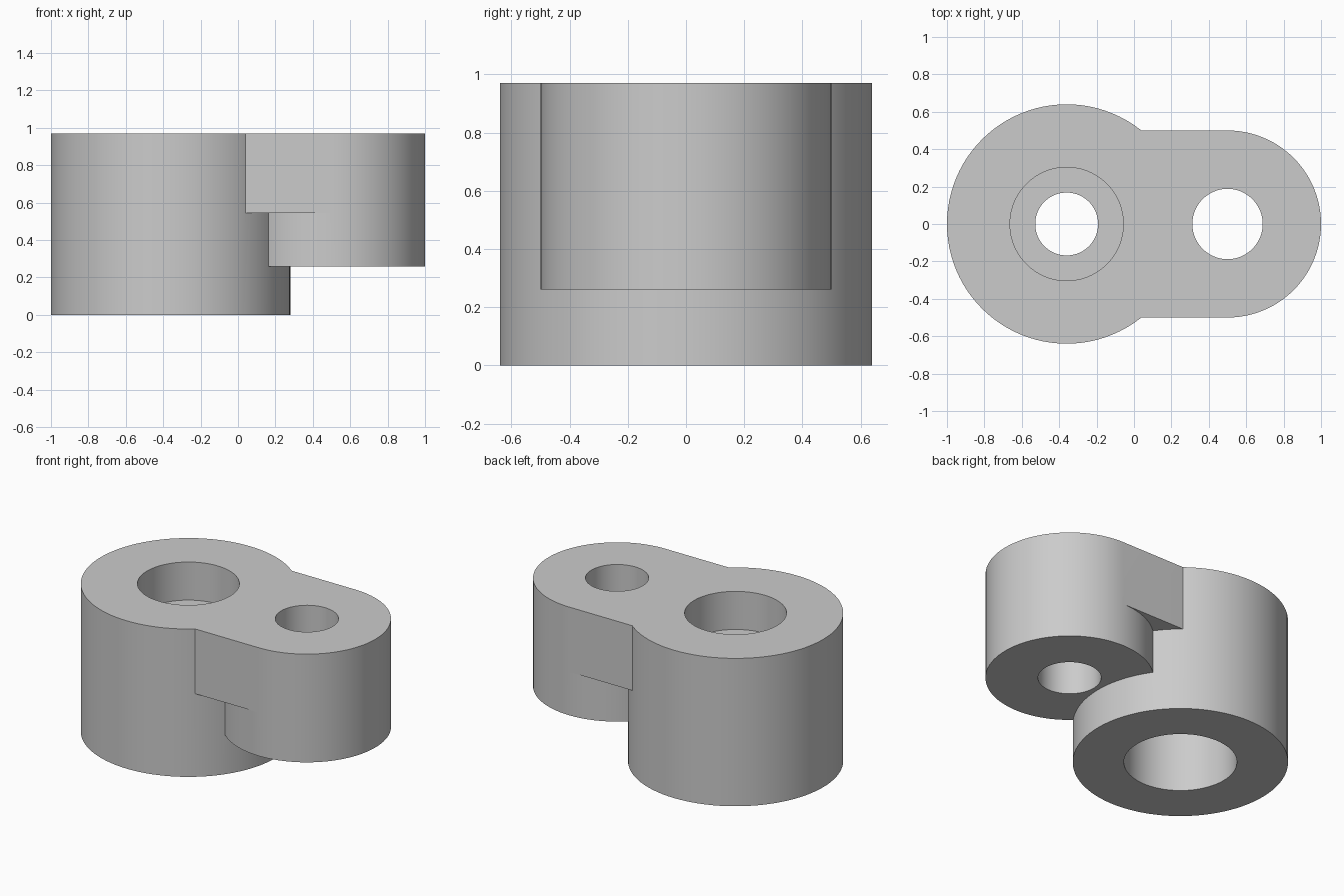
import bpy
import math

if "Cube" in bpy.data.objects:
    bpy.data.objects.remove(bpy.data.objects["Cube"], do_unlink=True)

TOP = 0.97
BIG_X, SMALL_X = -0.36, 0.5

grey = bpy.data.materials.new("plain grey")
grey.use_nodes = True
grey.diffuse_color = (0.6, 0.6, 0.6, 1)
grey.node_tree.nodes["Principled BSDF"].inputs["Base Color"].default_value = (0.6, 0.6, 0.6, 1)


def cylinder(name, x, radius, low, high):
    bpy.ops.mesh.primitive_cylinder_add(vertices=96, radius=radius, depth=high - low,
                                        location=(x, 0, (low + high) / 2))
    obj = bpy.context.object
    obj.name = name
    obj.data.materials.append(grey)
    return obj


def block(name, x0, x1, half_y, low, high):
    bpy.ops.mesh.primitive_cube_add(size=1, location=((x0 + x1) / 2, 0, (low + high) / 2))
    obj = bpy.context.object
    obj.name = name
    obj.scale = (x1 - x0, 2 * half_y, high - low)
    bpy.ops.object.transform_apply(location=False, rotation=False, scale=True)
    obj.data.materials.append(grey)
    return obj


def combine(target, tool, operation):
    tool.hide_render = True
    mod = target.modifiers.new(operation.title(), "BOOLEAN")
    mod.object, mod.operation, mod.solver = tool, operation, "EXACT"
    bpy.context.view_layer.objects.active = target
    bpy.ops.object.modifier_apply(modifier=mod.name)
    bpy.data.objects.remove(tool, do_unlink=True)


# Large boss, small boss and the web between them
body = cylinder("link_body", BIG_X, 0.64, 0, TOP)
combine(body, cylinder("small_boss", SMALL_X, 0.5, 0.26, TOP), "UNION")
combine(body, block("web", BIG_X, SMALL_X, 0.5, 0.545, TOP), "UNION")

# Stepped bore of the large boss and plain bore of the small one
bores = [("through_hole", BIG_X, 0.168, -0.1, 1.1),
         ("top_counterbore", BIG_X, 0.303, TOP - 0.25, 1.1),
         ("bottom_counterbore", BIG_X, 0.336, -0.1, 0.54),
         ("small_hole", SMALL_X, 0.188, 0.1, 1.1)]
for bore in bores:
    combine(body, cylinder(*bore), "DIFFERENCE")

# Smooth walls, crisp rims
bpy.ops.object.select_all(action="DESELECT")
body.select_set(True)
bpy.context.view_layer.objects.active = body
bpy.ops.object.shade_smooth_by_angle(angle=math.radians(30))
